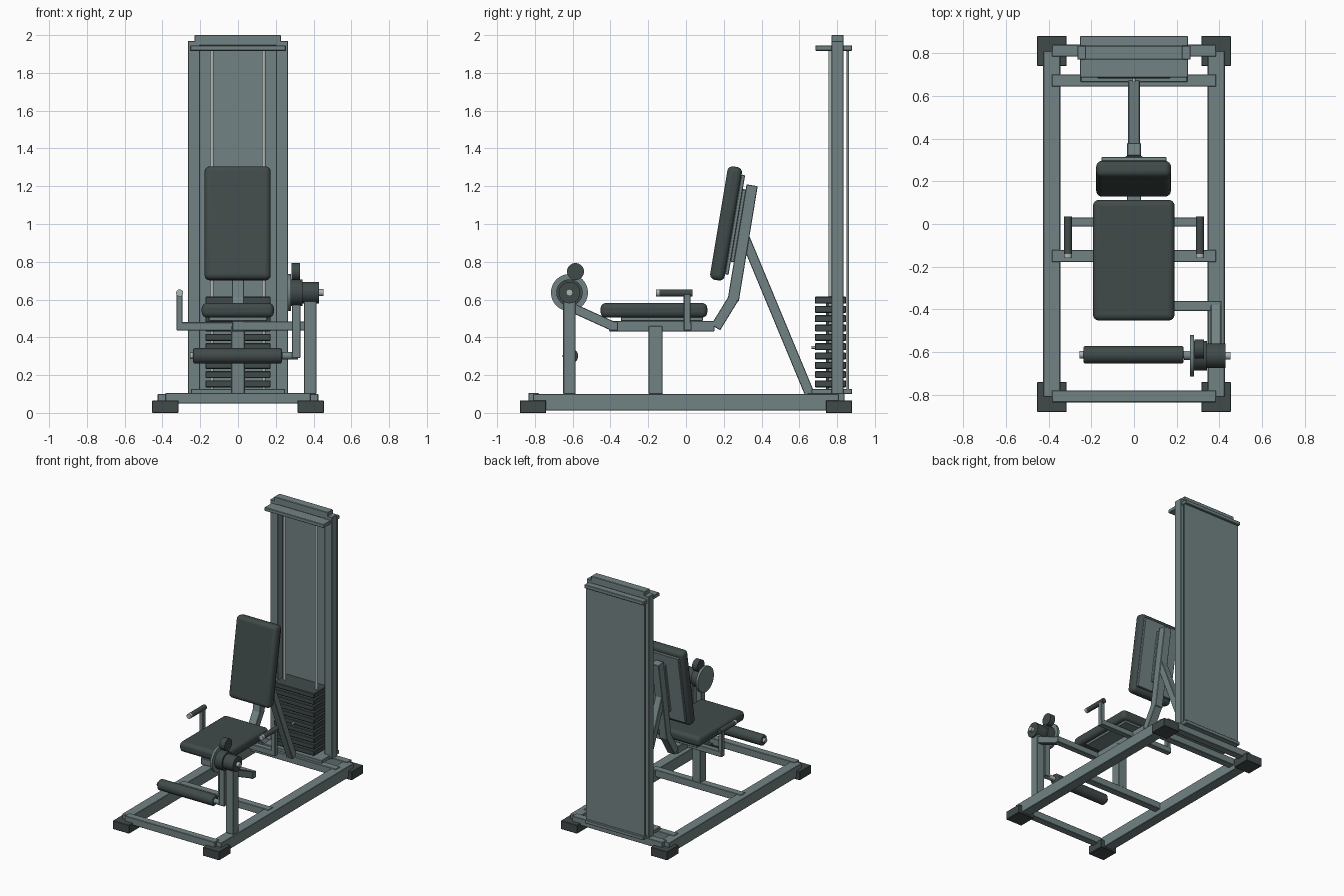
import bpy, math
from mathutils import Vector

if "Cube" in bpy.data.objects:
    bpy.data.objects.remove(bpy.data.objects["Cube"])


def material(name, rgb):
    m = bpy.data.materials.new(name)
    m.diffuse_color = (*rgb, 1)
    m.use_nodes = True
    m.node_tree.nodes["Principled BSDF"].inputs["Base Color"].default_value = m.diffuse_color
    return m


STEEL = material("grey_steel", (0.17, 0.225, 0.228))
DARK = material("dark_rubber", (0.052, 0.069, 0.068))
LIGHT = material("bright_metal", (0.42, 0.47, 0.46))


def finish(ob, name, mat, bevel=0, segments=1):
    ob.name = name
    ob.data.materials.append(mat)
    bpy.ops.object.transform_apply(location=False, rotation=False, scale=True)
    if bevel:
        mod = ob.modifiers.new("rounding", 'BEVEL')
        mod.width, mod.segments = bevel, segments
    if segments > 1:
        bpy.ops.object.shade_smooth_by_angle(angle=math.radians(40))
    return ob


def box(name, x, y, z, mat=STEEL, bevel=0.003, segments=1):
    """Box from its extents along each axis."""
    bpy.ops.mesh.primitive_cube_add(size=1, location=[sum(r) / 2 for r in (x, y, z)])
    ob = bpy.context.object
    ob.scale = [r[1] - r[0] for r in (x, y, z)]
    return finish(ob, name, mat, bevel, segments)


def tilted(name, a, b, width, depth, x=0, mat=STEEL, bevel=0.003, segments=1, shift=0):
    """Bar between two (y, z) points, optionally shifted along its rear normal."""
    d = Vector((0, b[0] - a[0], b[1] - a[1]))
    n = Vector((0, d.z, -d.y)).normalized()
    mid = Vector((x, (a[0] + b[0]) / 2, (a[1] + b[1]) / 2)) + n * shift
    bpy.ops.mesh.primitive_cube_add(size=1, location=mid)
    ob = bpy.context.object
    ob.rotation_euler.x = math.atan2(-d.y, d.z)
    ob.scale = (width, depth, d.length)
    return finish(ob, name, mat, bevel, segments)


def rod(name, a, b, radius, mat, sides=32, bevel=0):
    """Cylinder between two points."""
    a, b = Vector(a), Vector(b)
    bpy.ops.mesh.primitive_cylinder_add(vertices=sides, radius=radius,
                                        depth=(b - a).length, location=(a + b) / 2)
    ob = bpy.context.object
    ob.rotation_euler = (b - a).to_track_quat('Z', 'Y').to_euler()
    ob.name = name
    ob.data.materials.append(mat)
    if bevel:
        mod = ob.modifiers.new("rounding", 'BEVEL')
        mod.width, mod.segments, mod.limit_method = bevel, 2, 'ANGLE'
    bpy.ops.object.shade_smooth_by_angle(angle=math.radians(40))
    return ob


def span(a, b, side):
    """Mirror an x extent to the given side."""
    return tuple(sorted((a * side, b * side)))


# Base frame with rubber feet
for s in (-1, 1):
    box("side_rail", span(0.345, 0.425, s), (-0.81, 0.81), (0.013, 0.10))
    for f in (-1, 1):
        box("foot", span(0.315, 0.455, s), span(0.74, 0.88, f), (0, 0.066), DARK)
for name, y in (("front", -0.807), ("middle", -0.15), ("inner_rear", 0.672), ("rear", 0.812)):
    box(name + "_crossbar", (-0.385, 0.385), (y - 0.028, y + 0.028), (0.05, 0.105))

# Weight tower
for s in (-1, 1):
    box("tower_upright", span(0.20, 0.265, s), (0.77, 0.835), (0.10, 1.97))
    rod("guide_rod", (0.137 * s, 0.765, 0.12), (0.137 * s, 0.765, 1.93), 0.011, LIGHT, 16)
box("tower_top_bar", (-0.23, 0.228), (0.77, 0.835), (1.945, 2.0))
box("tower_top_plate", (-0.253, 0.253), (0.685, 0.88), (1.917, 1.945))
box("tower_bottom_plate", (-0.25, 0.25), (0.665, 0.88), (0.10, 0.127))
box("tower_back_panel", (-0.25, 0.25), (0.85, 0.862), (0.11, 1.945), bevel=0)

# Weight stack with selector pin
for i in range(10):
    z = 0.135 + i * 0.0493
    box("weight_plate", (-0.173, 0.173), (0.682, 0.848), (z, z + 0.037), DARK, 0.004)
box("stack_core", (-0.03, 0.03), (0.74, 0.79), (0.12, 0.60), DARK, 0)
rod("selector_pin", (0, 0.665, 0.347), (0, 0.72, 0.347), 0.008, LIGHT, 12)

# Seat frame
box("seat_post", (-0.036, 0.036), (-0.198, -0.125), (0.10, 0.46))
box("seat_rail", (-0.033, 0.033), (-0.405, 0.15), (0.43, 0.487))
tilted("lower_back_support", (0.157, 0.452), (0.252, 0.607), 0.064, 0.056)
tilted("back_support", (0.25, 0.595), (0.35, 1.205), 0.064, 0.06)
tilted("diagonal_brace", (0.308, 0.935), (0.655, 0.10), 0.054, 0.052)
box("pivot_crossbar", (-0.03, 0.41), (-0.407, -0.36), (0.435, 0.483))
tilted("pivot_link", (-0.382, 0.457), (-0.61, 0.56), 0.05, 0.05, x=0.384)

# Cushions with backing plates
box("seat_backing", (-0.155, 0.155), (-0.345, 0.09), (0.487, 0.508))
box("seat_cushion", (-0.192, 0.19), (-0.452, 0.113), (0.505, 0.582), DARK, 0.028, 4)
low, high = (0.162, 0.703), (0.262, 1.303)
tilted("back_cushion", low, high, 0.35, 0.078, -0.002, DARK, 0.028, 4)
low, high = (0.168, 0.74), (0.256, 1.268)
tilted("back_backing", low, high, 0.305, 0.02, shift=0.048)
tilted("back_mount", (0.18, 0.81), (0.244, 1.195), 0.08, 0.02, shift=0.066)

# Side handles
box("handle_crossbar", (-0.325, 0.325), (-0.012, 0.03), (0.437, 0.48))
for s in (-1, 1):
    x = 0.309 * s
    box("handle_upright", (x - 0.016, x + 0.016), (-0.012, 0.024), (0.44, 0.635))
    rod("handle_grip", (x, 0.035, 0.635), (x, -0.14, 0.635), 0.019, DARK, 24)
    rod("handle_end_cap", (x, -0.14, 0.635), (x, -0.16, 0.635), 0.019, LIGHT, 24)

# Pivot post, cam and hub
PY, PZ = -0.617, 0.637
box("pivot_post", (0.35, 0.415), (-0.65, -0.584), (0.10, 0.61))
rod("cam_disc", (0.262, PY, PZ), (0.28, PY, PZ), 0.098, STEEL, 48)
rod("inner_hub", (0.278, PY, PZ), (0.342, PY, PZ), 0.07, DARK)
rod("outer_hub", (0.34, PY, PZ), (0.428, PY, PZ), 0.057, DARK)
rod("pivot_shaft", (0.42, PY, PZ), (0.452, PY, PZ), 0.018, LIGHT, 16)
rod("adjuster_knob", (0.283, -0.585, 0.748), (0.327, -0.585, 0.748), 0.045, DARK)

# Swinging lever and leg roller
box("lever_arm", (0.285, 0.33), (-0.64, -0.594), (0.29, 0.64))
rod("lever_boss", (0.235, PY, 0.302), (0.318, PY, 0.302), 0.02, STEEL, 24)
rod("roller_shaft", (-0.255, -0.612, 0.302), (0.30, -0.612, 0.302), 0.017, LIGHT, 16)
rod("leg_roller", (-0.237, -0.612, 0.302), (0.232, -0.612, 0.302), 0.041, DARK, 32, 0.008)
